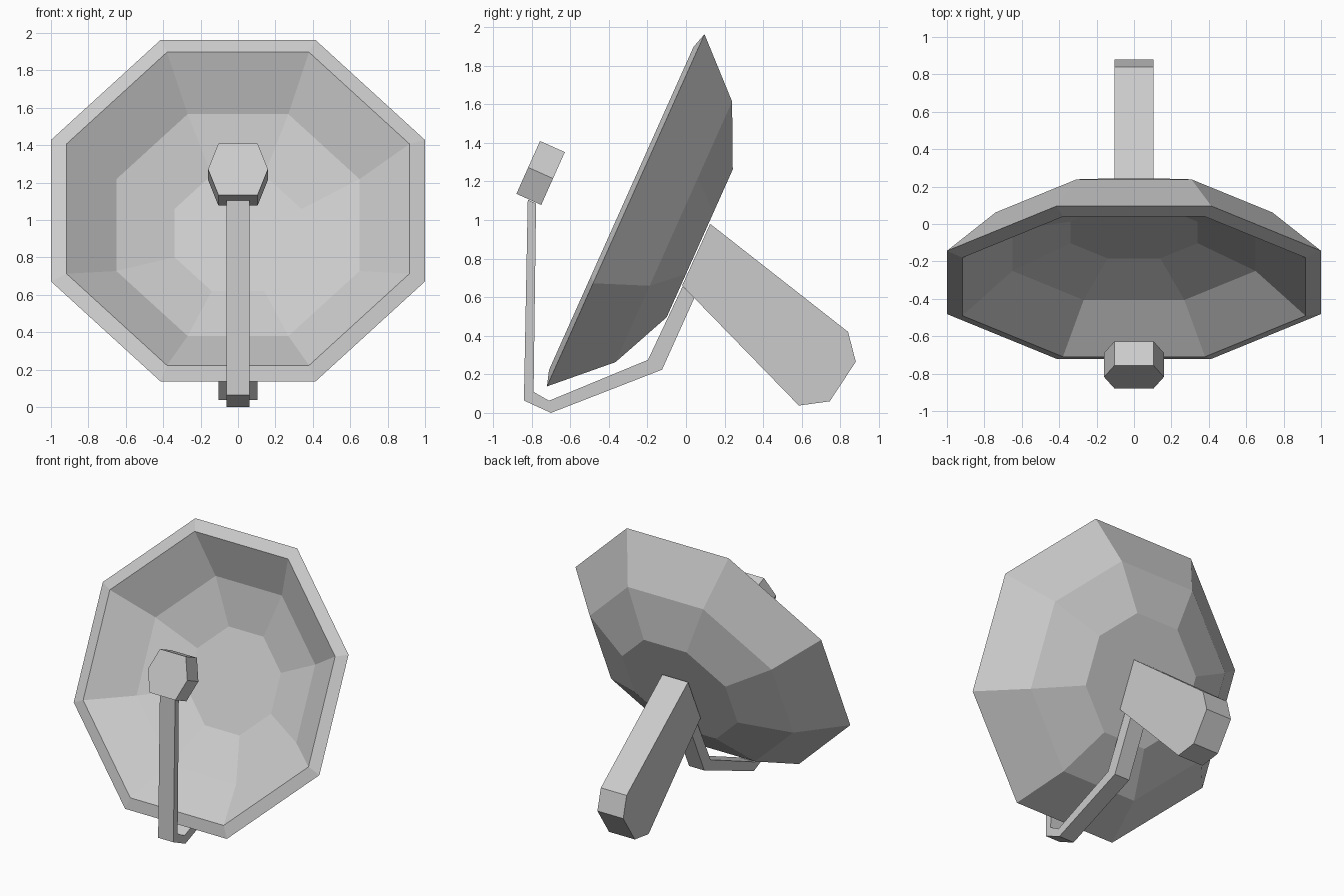
import bpy, bmesh, math

if "Cube" in bpy.data.objects:
    bpy.data.objects.remove(bpy.data.objects["Cube"])

TILT = math.radians(65.9)   # dish plane leans back


def finish(name, bm, loc=(0, 0, 0), tilt=0.0):
    bmesh.ops.recalc_face_normals(bm, faces=bm.faces)
    mesh = bpy.data.meshes.new(name)
    bm.to_mesh(mesh)
    bm.free()
    ob = bpy.data.objects.new(name, mesh)
    ob.location = loc
    ob.rotation_euler = (tilt, 0, 0)
    bpy.context.collection.objects.link(ob)
    return ob


def loft(name, rings, **kw):
    """Join successive closed point loops, capping both ends."""
    bm = bmesh.new()
    loops = [[bm.verts.new(p) for p in r] for r in rings]
    n = len(loops[0])
    for a, b in zip(loops, loops[1:]):
        for i in range(n):
            j = (i + 1) % n
            bm.faces.new((a[i], a[j], b[j], b[i]))
    bm.faces.new(loops[0])
    bm.faces.new(loops[-1])
    return finish(name, bm, **kw)


def side_profile(name, pts, half):
    """Extrude a (y, z) outline across x."""
    return loft(name, [[(x, y, z) for y, z in pts] for x in (-half, half)])


def octagon(apothem, z):
    r = apothem / math.cos(math.pi / 8)
    return [(r * math.cos(a), r * math.sin(a), z)
            for a in (math.pi / 8 + k * math.pi / 4 for k in range(8))]


# Dish: back cap out to the rim, then down the inner bowl
dish_profile = [(0.42, -0.42), (0.74, -0.273), (1.0, 0.0),
                (0.917, 0.025), (0.65, -0.188), (0.34, -0.293)]
loft("dish", [octagon(a, z) for a, z in dish_profile],
     loc=(0, -0.3125, 1.05), tilt=TILT)

# Rear mounting post
side_profile("mount_post", [(0.125, 0.98), (0.84, 0.42), (0.88, 0.265),
                            (0.745, 0.06), (0.585, 0.038), (-0.02, 0.66)], 0.105)

# Bent arm under the dish carrying the receiver
side_profile("receiver_arm", [(0.047, 0.604), (-0.124, 0.224), (-0.70, 0.0),
                              (-0.84, 0.064), (-0.82, 1.105), (-0.777, 1.085),
                              (-0.79, 0.109), (-0.71, 0.063), (-0.197, 0.275),
                              (-0.018, 0.655)], 0.062)

# Hexagonal receiver head facing along the dish axis
hexagon = [(0.16, 0), (0.105, 0.15), (-0.105, 0.15),
           (-0.16, 0), (-0.105, -0.15), (0.105, -0.15)]
loft("receiver_head", [[(x, y, z) for x, y in hexagon] for z in (-0.0705, 0.0705)],
     loc=(0, -0.7535, 1.2435), tilt=TILT)
